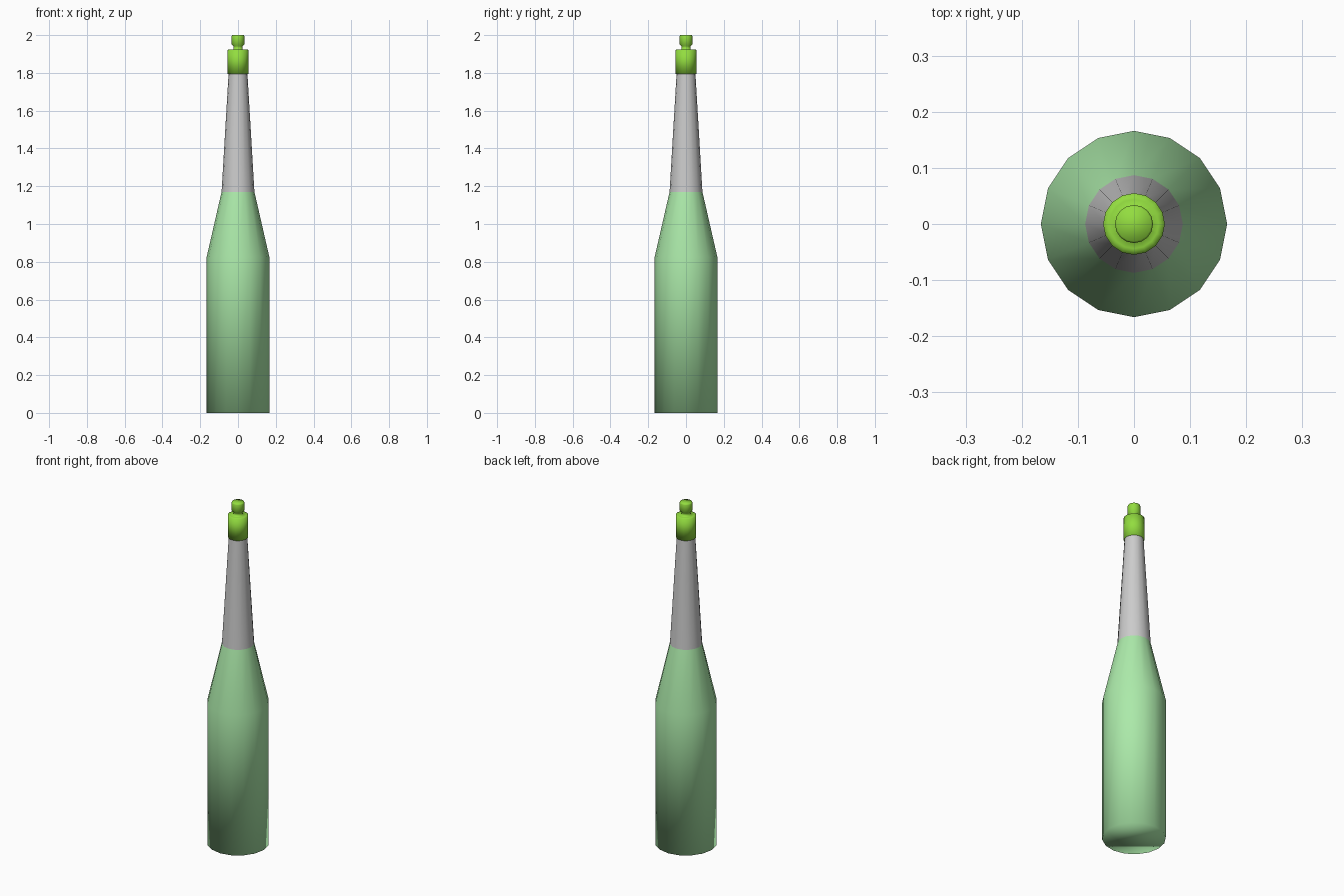
import bpy, bmesh
from math import cos, sin, pi

if "Cube" in bpy.data.objects:
    bpy.data.objects.remove(bpy.data.objects["Cube"])

SIDES = 16


def material(name, rgb):
    m = bpy.data.materials.new(name)
    m.diffuse_color = (*rgb, 1)
    return m


def lathe(name, profile, mat=None, bottom=True, top=True):
    """Revolve (radius, z) points into a 16-sided solid."""
    bm = bmesh.new()
    rings = [[bm.verts.new((r * cos(2 * pi * i / SIDES), r * sin(2 * pi * i / SIDES), z))
              for i in range(SIDES)] for r, z in profile]
    for a, b in zip(rings, rings[1:]):
        for i in range(SIDES):
            j = (i + 1) % SIDES
            bm.faces.new((a[i], a[j], b[j], b[i]))
    if bottom:
        bm.faces.new(rings[0][::-1])
    if top:
        bm.faces.new(rings[-1])
    for f in bm.faces:
        f.smooth = True
    me = bpy.data.meshes.new(name)
    bm.to_mesh(me)
    bm.free()
    ob = bpy.data.objects.new(name, me)
    bpy.context.collection.objects.link(ob)
    if mat:
        me.materials.append(mat)
    return ob


glass = material("body_green", (0.13, 0.45, 0.13))
bright = material("cap_green", (0.08, 0.45, 0.01))
glass.diffuse_color = (0.41, 0.82, 0.40, 1)
bright.diffuse_color = (0.29, 0.72, 0.05, 1)

# Body with sloping shoulder
lathe("body", [(0.166, 0), (0.166, 0.825), (0.087, 1.17)], glass, top=False)

# Tapered grey neck
lathe("neck", [(0.087, 1.17), (0.05, 1.795)], bottom=False, top=False)

# Cap collar, narrow groove and nozzle tip
lathe("cap", [(0.045, 1.795), (0.055, 1.795), (0.055, 1.922), (0.044, 1.925),
              (0.025, 1.925), (0.025, 1.942), (0.034, 1.95), (0.034, 1.994),
              (0.031, 2.0)], bright)

for m in bpy.data.materials:
    if m.users and not m.is_grease_pencil:
        m.use_nodes = True
        m.node_tree.nodes["Principled BSDF"].inputs["Base Color"].default_value = m.diffuse_color
